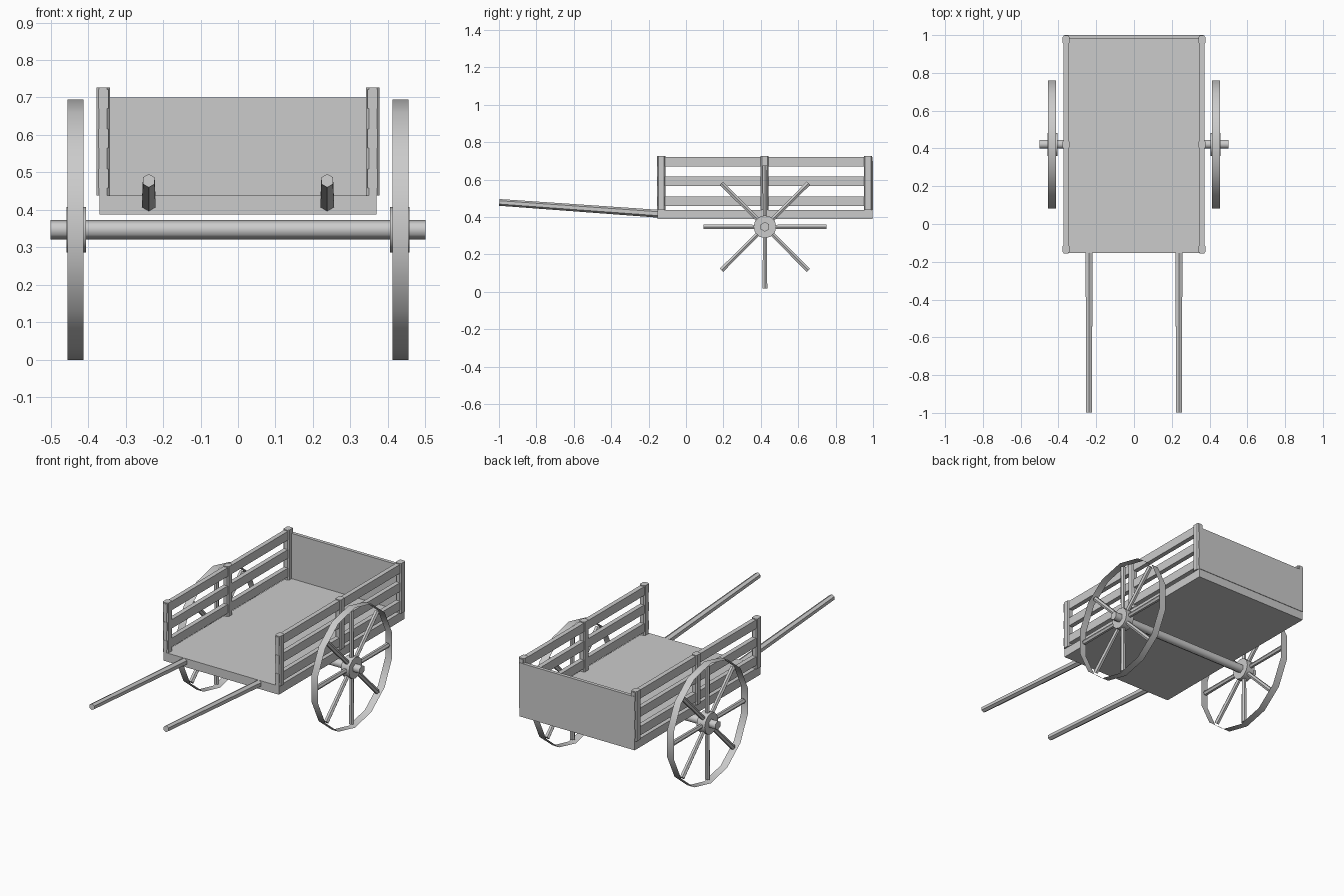
import bpy, bmesh, math
from mathutils import Vector, Matrix

if "Cube" in bpy.data.objects:
    bpy.data.objects.remove(bpy.data.objects["Cube"])

wood = bpy.data.materials.new("grey wood")
wood.diffuse_color = (0.6, 0.6, 0.6, 1)
wood.use_nodes = True
wood.node_tree.nodes["Principled BSDF"].inputs["Base Color"].default_value = wood.diffuse_color


def finish(name, bm, smooth=False):
    bmesh.ops.recalc_face_normals(bm, faces=bm.faces)
    me = bpy.data.meshes.new(name)
    bm.to_mesh(me)
    bm.free()
    me.materials.append(wood)
    for p in me.polygons:
        p.use_smooth = smooth and len(p.vertices) == 4
    ob = bpy.data.objects.new(name, me)
    bpy.context.collection.objects.link(ob)
    return ob


def box(bm, lo, hi, chamfer=0):
    lo, hi = Vector(lo), Vector(hi)
    m = Matrix.Translation((lo + hi) / 2) @ Matrix.Diagonal((*(hi - lo), 1))
    vs = bmesh.ops.create_cube(bm, size=1, matrix=m)["verts"]
    if chamfer:  # cut the upright corners
        es = {e for v in vs for e in v.link_edges
              if abs(e.verts[0].co.z - e.verts[1].co.z) > 0.1}
        bmesh.ops.bevel(bm, geom=list(es), offset=chamfer, segments=1,
                        affect='EDGES', profile=0.5)


def rod(bm, a, b, r1, r2, sides, up, caps=True):
    # tapered prism from a to b with one corner pointing along "up"
    a, b = Vector(a), Vector(b)
    d = (b - a).normalized()
    u = Vector(up)
    u = (u - d * u.dot(d)).normalized()
    w = d.cross(u)
    rings = []
    for p, r in ((a, r1), (b, r2)):
        rings.append([bm.verts.new(p + r * (math.cos(t) * u + math.sin(t) * w))
                      for t in (2 * math.pi * i / sides for i in range(sides))])
    for i in range(sides):
        j = (i + 1) % sides
        bm.faces.new((rings[0][i], rings[0][j], rings[1][j], rings[1][i]))
    if caps:
        bm.faces.new(rings[0])
        bm.faces.new(rings[1])


Z = (0, 0, 1)
CY, CZ, R = 0.422, 0.3475, 0.3475   # wheel centre and radius

# Cart floor
bm = bmesh.new()
box(bm, (-0.369, -0.153, 0.388), (0.369, 0.997, 0.438))
finish("bed", bm)

# Tail board
bm = bmesh.new()
box(bm, (-0.369, 0.98, 0.438), (0.369, 1.0, 0.70))
finish("back_panel", bm)

# Axle
bm = bmesh.new()
rod(bm, (-0.5, CY, CZ), (0.5, CY, CZ), 0.026, 0.026, 6, Z)
finish("axle", bm, True)

for s, side in ((-1, "left"), (1, "right")):
    # Side posts
    bm = bmesh.new()
    x0, x1 = sorted((s * 0.342, s * 0.378))
    for y in (-0.132, 0.42, 0.973):
        box(bm, (x0, y - 0.022, 0.438), (x1, y + 0.022, 0.727), 0.007)
    finish(side + "_posts", bm)

    # Side rails
    bm = bmesh.new()
    x0, x1 = sorted((s * 0.346, s * 0.3725))
    for z in (0.458, 0.565, 0.671):
        box(bm, (x0, -0.156, z), (x1, 0.997, z + 0.051))
    finish(side + "_rails", bm)

    # Pull handle
    bm = bmesh.new()
    rod(bm, (s * 0.238, -0.998, 0.478), (s * 0.238, -0.14, 0.417),
        0.018, 0.021, 6, Z)
    finish(side + "_handle", bm)

    # Thin wheel rim
    bm = bmesh.new()
    rod(bm, (s * 0.412, CY, CZ), (s * 0.4545, CY, CZ), R, R, 14, Z, caps=False)
    finish(side + "_wheel_rim", bm, True)

    # Hub
    bm = bmesh.new()
    rod(bm, (s * 0.406, CY, CZ), (s * 0.458, CY, CZ), 0.061, 0.061, 12, Z)
    finish(side + "_hub", bm, True)

    # Spokes
    bm = bmesh.new()
    for k in range(8):
        t = k * math.pi / 4
        d = Vector((0, math.sin(t), math.cos(t)))
        c = Vector((s * 0.433, CY, CZ))
        rod(bm, c + d * 0.04, c + d * 0.329, 0.0125, 0.0145, 6, (1, 0, 0))
    finish(side + "_spokes", bm)
